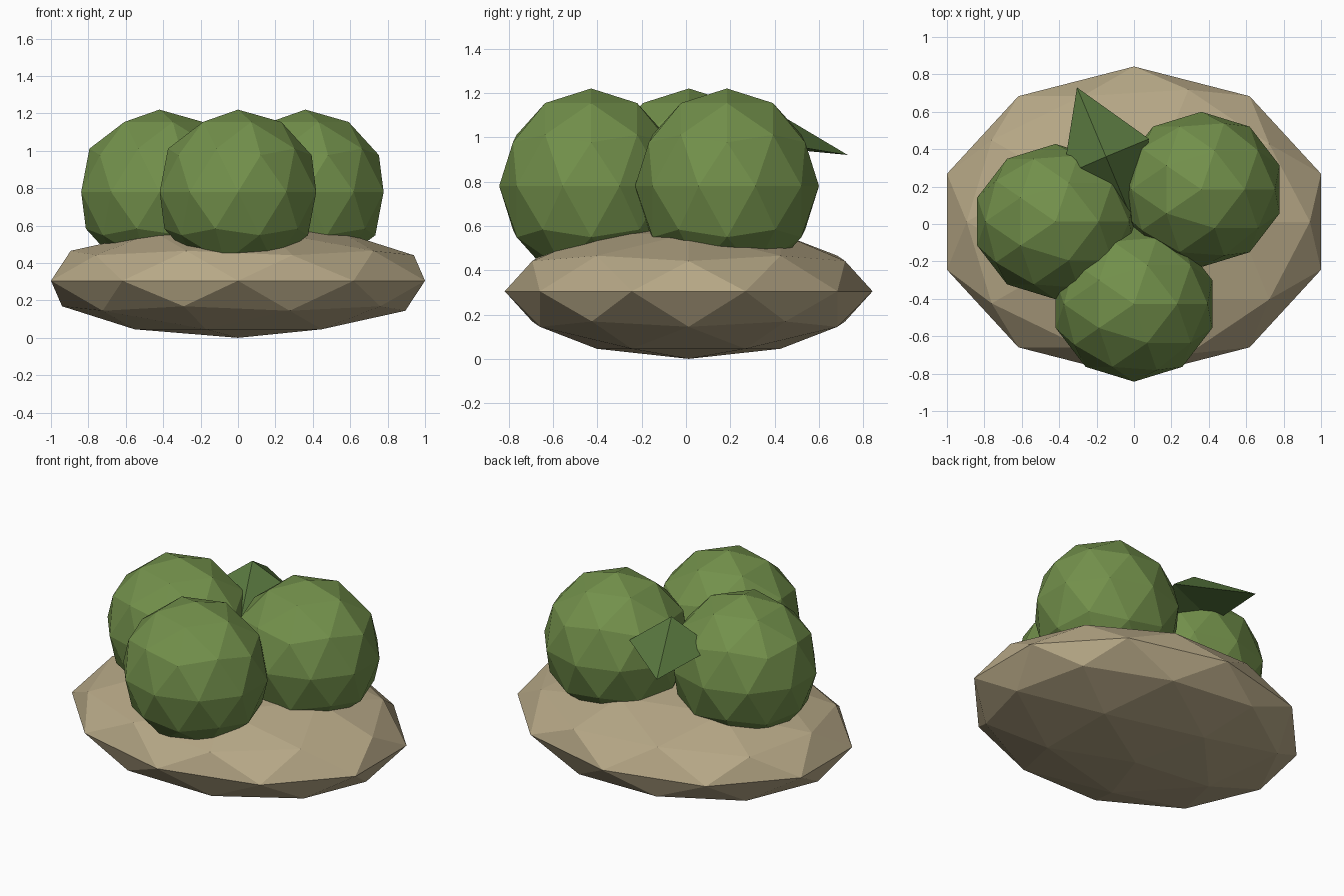
import bpy

if "Cube" in bpy.data.objects:
    bpy.data.objects.remove(bpy.data.objects["Cube"])


def material(name, rgb):
    m = bpy.data.materials.new(name)
    m.diffuse_color = (*rgb, 1)
    m.use_nodes = True
    m.node_tree.nodes["Principled BSDF"].inputs["Base Color"].default_value = m.diffuse_color
    return m


tan = material("tan", (0.47, 0.39, 0.24))
green = material("green", (0.17, 0.28, 0.07))
dark_green = material("dark_green", (0.10, 0.19, 0.05))


def faceted_ball(name, location, scale, mat):
    bpy.ops.mesh.primitive_ico_sphere_add(subdivisions=2, radius=1, location=location)
    ob = bpy.context.object
    ob.name = name
    ob.scale = scale
    ob.data.materials.append(mat)
    return ob


# Flattened pedestal
faceted_ball("base", (0, 0.012, 0.305), (1.0515, 0.83, 0.305), tan)

# Three round lobes
for name, x, y in (("lobe_left", -0.42, 0.013),
                   ("lobe_front", 0, -0.428),
                   ("lobe_right", 0.36, 0.185)):
    faceted_ball(name, (x, y, 0.78), (0.44, 0.415, 0.44), green)

# Leaf: four-sided low pyramid, ridge point on top
verts = [(-0.305, 0.73, 0.92), (-0.38, 0.26, 0.965), (0, 0, 0.86),
         (0.08, 0.455, 0.965), (-0.15, 0.36, 1.14)]
faces = [(0, 1, 4), (1, 2, 4), (2, 3, 4), (3, 0, 4), (0, 3, 1), (1, 3, 2)]
mesh = bpy.data.meshes.new("leaf")
mesh.from_pydata(verts, [], faces)
mesh.materials.append(dark_green)
leaf = bpy.data.objects.new("leaf", mesh)
bpy.context.collection.objects.link(leaf)
